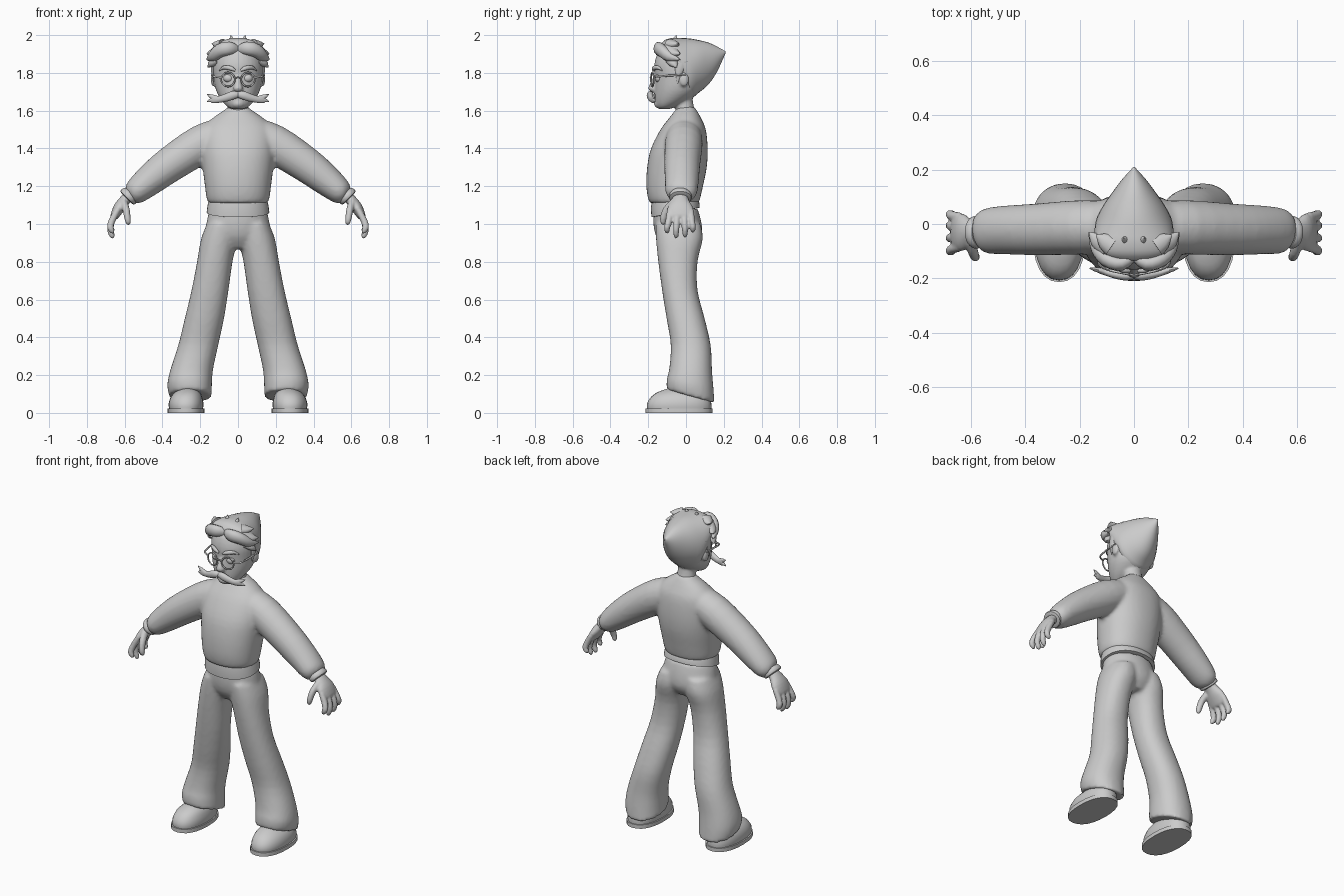
import bpy, bmesh, math
from mathutils import Vector, Matrix

X, Y, Z = Vector((1, 0, 0)), Vector((0, 1, 0)), Vector((0, 0, 1))


def smooth_rings(rings, k):
    """Catmull-Rom interpolation between rings (x, y, z, a, b, tilt)."""
    r = [tuple(q) + (0,) * (6 - len(q)) for q in rings]
    out = []
    for i in range(len(r) - 1):
        p0, p1, p2, p3 = r[max(i - 1, 0)], r[i], r[i + 1], r[min(i + 2, len(r) - 1)]
        for j in range(k):
            t = j / k
            out.append([0.5 * (2 * b + (c - a) * t + (2 * a - 5 * b + 4 * c - d) * t * t
                               + (3 * b - a - 3 * c + d) * t ** 3)
                        for a, b, c, d in zip(p0, p1, p2, p3)])
    return out + [list(r[-1])]


def loft(bm, rings, side=Y, axis=None, n=24, k=3, e=2.0, mirror=False):
    """Skin elliptical rings; b lies along side, a across it."""
    rs = smooth_rings(rings, k)
    for s in ((1, -1) if mirror else (1,)):
        loops = []
        for i, (x, y, z, a, b, tilt) in enumerate(rs):
            c = Vector((x, y, z))
            t = axis or (Vector(rs[min(i + 1, len(rs) - 1)][:3]) - Vector(rs[max(i - 1, 0)][:3]))
            u = side.cross(t).normalized()
            v = t.cross(u).normalized()
            loop = []
            for j in range(n):
                w = 2 * math.pi * j / n
                cu, sv = math.cos(w), math.sin(w)
                p = c + u * max(a, .001) * math.copysign(abs(cu) ** (2 / e), cu) \
                      + v * max(b, .001) * math.copysign(abs(sv) ** (2 / e), sv)
                p.z += tilt * (p.y - y)
                loop.append(bm.verts.new((p.x * s, p.y, p.z)))
            loops.append(loop)
        for l0, l1 in zip(loops, loops[1:]):
            for j in range(n):
                bm.faces.new((l0[j], l0[(j + 1) % n], l1[(j + 1) % n], l1[j]))
        bm.faces.new(loops[0])
        bm.faces.new(loops[-1])


def ball(bm, c, r, mirror=False):
    for s in ((1, -1) if mirror else (1,)):
        m = Matrix.Translation((c[0] * s, c[1], c[2])) @ Matrix.Diagonal((*r, 1))
        bmesh.ops.create_uvsphere(bm, u_segments=20, v_segments=12, radius=1, matrix=m)


def finish(name, bm, voxel=0, relax=4):
    bmesh.ops.recalc_face_normals(bm, faces=bm.faces)
    me = bpy.data.meshes.new(name)
    bm.to_mesh(me)
    bm.free()
    ob = bpy.data.objects.new(name, me)
    bpy.context.collection.objects.link(ob)
    bpy.ops.object.select_all(action='DESELECT')
    ob.select_set(True)
    bpy.context.view_layer.objects.active = ob
    if voxel:  # weld overlapping volumes into one skin
        m = ob.modifiers.new("weld", 'REMESH')
        m.mode, m.voxel_size, m.use_smooth_shade = 'VOXEL', voxel, True
        m = ob.modifiers.new("relax", 'SMOOTH')
        m.factor, m.iterations = 0.5, relax
    else:
        bpy.ops.object.shade_smooth_by_angle(angle=math.radians(45))
    return ob


# sweater: torso and sleeves
bm = bmesh.new()
loft(bm, [(0, -.062, 1.11, .155, .128), (0, -.063, 1.135, .166, .138), (0, -.06, 1.2, .175, .15),
          (0, -.048, 1.3, .187, .158), (0, -.035, 1.4, .195, .15), (0, -.015, 1.5, .185, .12),
          (0, -.005, 1.56, .135, .085), (0, 0, 1.605, .07, .055), (0, 0, 1.62, .055, .045)],
     axis=Z, n=40, e=2.2)
loft(bm, [(.06, -.01, 1.485, .085, .09), (.19, -.012, 1.425, .102, .1), (.36, -.02, 1.315, .094, .095),
          (.47, -.022, 1.23, .082, .09), (.545, -.026, 1.168, .066, .082), (.575, -.03, 1.148, .045, .055)],
     mirror=True)
finish("sweater", bm, .012)

# sleeve cuffs
bm = bmesh.new()
loft(bm, [(.565, -.03, 1.16, .045, .052), (.575, -.03, 1.15, .052, .06), (.587, -.03, 1.138, .05, .058),
          (.59, -.03, 1.135, .03, .04)], mirror=True, k=2)
finish("sleeve_cuffs", bm)

# hands: palm, four fingers, thumb
bm = bmesh.new()
loft(bm, [(.56, -.03, 1.165, .028, .036), (.6, -.03, 1.125, .029, .045), (.63, -.03, 1.085, .03, .068),
          (.655, -.03, 1.04, .022, .068), (.66, -.03, 1.03, .012, .055)], mirror=True)
for y0, y1, tip in ((-.083, -.1, .95), (-.047, -.052, .925), (-.011, -.005, .93), (.024, .036, .955)):
    loft(bm, [(.64, y0, 1.07, .017, .018), (.668, (y0 + y1) / 2, 1.015, .018, .018),
              (.676, y1, (1.015 + tip) / 2, .017, .016), (.666, y1, tip + .012, .014, .013),
              (.66, y1, tip, .005, .005)], n=12, mirror=True)
loft(bm, [(.605, -.06, 1.115, .02, .024), (.592, -.102, 1.075, .019, .021), (.585, -.12, 1.03, .017, .018),
          (.58, -.12, 1.005, .013, .013), (.578, -.119, .995, .004, .004)], n=12, mirror=True)
finish("hands", bm, .006, 2)

# trousers: hips and flared legs with slanted hems
bm = bmesh.new()
loft(bm, [(0, -.055, 1.08, .15, .118), (0, -.045, 1.0, .168, .128), (0, -.037, .93, .165, .12),
          (0, -.035, .87, .1, .08)], axis=Z, n=36)
loft(bm, [(.085, -.042, 1.0, .08, .12), (.1, -.035, .92, .096, .124), (.123, -.043, .8, .094, .104),
          (.148, -.033, .65, .098, .094), (.178, -.002, .5, .104, .101), (.21, .025, .36, .106, .106, -.02),
          (.245, .025, .23, .113, .113, -.08), (.256, .022, .15, .118, .124, -.2),
          (.252, .024, .088, .113, .127, -.28)], axis=Z, n=28, e=2.2, mirror=True)
finish("trousers", bm, .012)

# waistband, higher at the back
bm = bmesh.new()
loft(bm, [(0, -.055, 1.06, .155, .12, .2), (0, -.055, 1.062, .166, .128, .2), (0, -.058, 1.1, .161, .128, .12),
          (0, -.058, 1.125, .155, .122)], axis=Z, n=40, k=1, e=2.2)
finish("waistband", bm)

# shoes and soles
bm = bmesh.new()
loft(bm, [(.275, -.036, .022, .09, .17), (.275, -.036, .05, .092, .17), (.273, -.03, .085, .083, .155),
          (.268, -.022, .11, .065, .128), (.265, -.01, .128, .04, .09)], axis=Z, k=2, e=2.3, mirror=True)
finish("shoes", bm)
bm = bmesh.new()
loft(bm, [(.275, -.037, 0, .098, .177), (.275, -.037, .024, .098, .177)], axis=Z, k=1, e=2.3, mirror=True)
finish("soles", bm)

# head and neck, nose, chin, ears
bm = bmesh.new()
loft(bm, [(0, 0, 1.57, .062, .055), (0, -.008, 1.63, .054, .048), (0, -.02, 1.7, .055, .05)], axis=Z)
loft(bm, [(0, -.115, 1.608, .025, .025), (0, -.105, 1.62, .055, .05), (0, -.075, 1.655, .088, .09),
          (0, -.045, 1.71, .117, .122), (0, -.035, 1.78, .129, .131), (0, -.033, 1.85, .131, .134),
          (0, -.025, 1.92, .11, .115), (0, -.02, 1.95, .06, .06)], axis=Z, n=32)
loft(bm, [(0, -.155, 1.785, .014, .014), (0, -.175, 1.74, .018, .018), (0, -.18, 1.715, .026, .02),
          (0, -.17, 1.698, .014, .014)], axis=Z, n=16)
ball(bm, (0, -.14, 1.638), (.035, .03, .027))
ball(bm, (.13, -.01, 1.765), (.014, .026, .038), True)
finish("head", bm, .008, 3)

# eyes and brows
bm = bmesh.new()
ball(bm, (.05, -.145, 1.772), (.027, .02, .022), True)
finish("eyes", bm)
bm = bmesh.new()
loft(bm, [(.015, -.172, 1.812, .006, .006), (.04, -.17, 1.825, .012, .01), (.075, -.148, 1.828, .01, .009),
          (.1, -.125, 1.812, .002, .002)], n=10, mirror=True)
finish("brows", bm)

# glasses: two rims, bridge, temples
bpy.ops.mesh.primitive_torus_add(location=(.053, -.178, 1.765), rotation=(math.pi / 2, 0, .2), major_radius=.037,
                                 minor_radius=.0045, major_segments=28, minor_segments=8)
rim = bpy.context.object
rim.name = "glasses_rims"
bpy.ops.object.transform_apply(location=True, rotation=True)
bpy.ops.object.shade_smooth()
centre = bpy.data.objects.new("mirror_centre", None)
bpy.context.collection.objects.link(centre)
centre.hide_render = True
rim.modifiers.new("mirror", 'MIRROR').mirror_object = centre
bm = bmesh.new()
loft(bm, [(-.018, -.184, 1.77, .004, .004), (0, -.188, 1.777, .004, .004), (.018, -.184, 1.77, .004, .004)], n=8)
loft(bm, [(.088, -.17, 1.775, .005, .005), (.122, -.155, 1.78, .005, .005), (.132, -.13, 1.782, .005, .005),
          (.138, -.07, 1.787, .005, .005), (.138, .0, 1.79, .004, .004)], side=Z, n=8, mirror=True)
finish("glasses_frame", bm)

# moustache with forked tips
bm = bmesh.new()
loft(bm, [(-.005, -.185, 1.685, .014, .014), (.025, -.19, 1.682, .022, .018), (.06, -.187, 1.67, .021, .016),
          (.1, -.178, 1.66, .018, .013), (.13, -.17, 1.662, .022, .01), (.142, -.167, 1.664, .018, .006)],
     n=16, mirror=True)
for z in (1.686, 1.648):
    loft(bm, [(.115, -.174, 1.662, .014, .009), (.14, -.168, (z + 1.664) / 2, .012, .008),
              (.165, -.162, z, .001, .001)], n=10, mirror=True)
finish("moustache", bm)

# hair: swept-back mass ending in a point
bm = bmesh.new()
loft(bm, [(0, -.135, 1.93, .06, .02), (0, -.11, 1.925, .115, .05), (0, -.07, 1.91, .139, .075),
          (0, -.03, 1.87, .145, .115), (0, .02, 1.825, .138, .157), (0, .07, 1.835, .112, .138),
          (0, .12, 1.85, .077, .11), (0, .165, 1.873, .043, .066), (0, .21, 1.91, .002, .004)],
     side=Z, axis=Y, n=32)
finish("hair_mass", bm)

# hair tufts: quiff, sides, crown spikes, sideburns
tufts = [
    [(.0, -.11, 1.92, .022, .02), (.045, -.145, 1.93, .035, .026), (.095, -.13, 1.918, .036, .03),
     (.135, -.085, 1.885, .028, .026), (.167, -.03, 1.87, .001, .001)],
    [(.09, -.09, 1.93, .03, .04), (.135, -.06, 1.905, .022, .03), (.165, -.03, 1.902, .001, .001)],
    [(.11, -.08, 1.87, .025, .03), (.14, -.065, 1.85, .02, .025), (.16, -.05, 1.828, .001, .001)],
    [(.08, -.08, 1.95, .03, .04), (.11, -.06, 1.95, .02, .03), (.14, -.04, 1.955, .001, .001)],
]
bm = bmesh.new()
for path in tufts:
    loft(bm, path, n=12, mirror=True)
loft(bm, [(.025, -.06, 1.96, .022, .025), (.033, -.058, 1.98, .012, .014), (.038, -.052, 2.0, .001, .001)],
     axis=Z, n=10, mirror=True)
loft(bm, [(.132, -.02, 1.86, .012, .035), (.133, -.035, 1.81, .01, .022), (.13, -.045, 1.745, .001, .002)],
     axis=Z, n=12, mirror=True)
finish("hair_tufts", bm)
